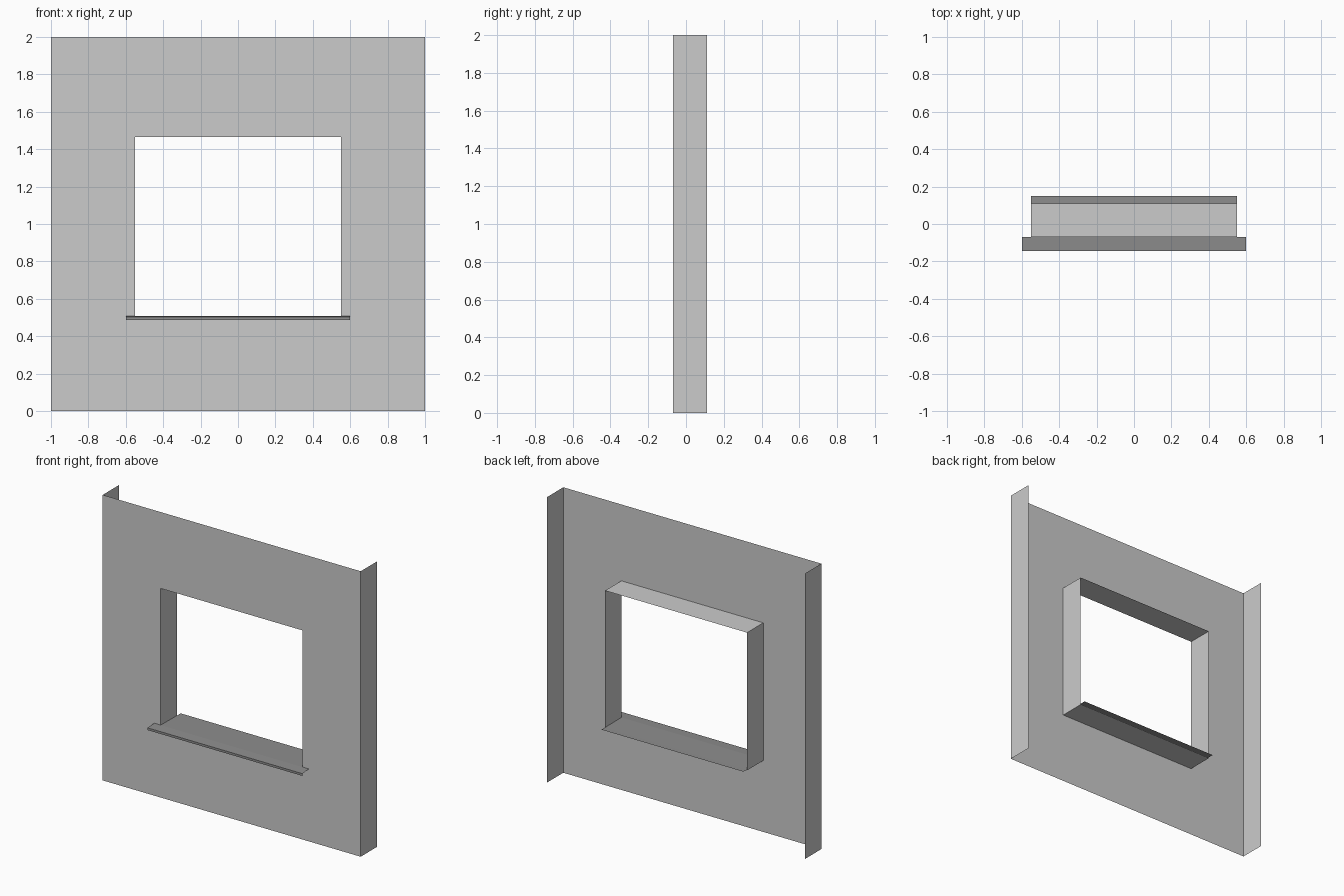
import bpy

if "Cube" in bpy.data.objects:
    bpy.data.objects.remove(bpy.data.objects["Cube"])

FRONT, BACK = -0.07, 0.11      # depth of the wall sheet and its returns
HALF_W, Z0, Z1 = 0.55, 0.50, 1.465   # window opening


def sheet(name, verts, faces, mat=None):
    me = bpy.data.meshes.new(name)
    me.from_pydata(verts, [], faces)
    me.update()
    ob = bpy.data.objects.new(name, me)
    bpy.context.collection.objects.link(ob)
    if mat:
        me.materials.append(mat)
    return ob


def rect(w, z0, z1, y):
    return [(-w, y, z0), (w, y, z0), (w, y, z1), (-w, y, z1)]


def strip(name, w, profile, mat):
    """Sweep an open y-z profile across the width."""
    verts = [(x, y, z) for y, z in profile for x in (-w, w)]
    faces = [(2 * i, 2 * i + 1, 2 * i + 3, 2 * i + 2) for i in range(len(profile) - 1)]
    return sheet(name, verts, faces, mat)


# Wall sheet with window hole, folded back into the reveal and the side returns
verts = (rect(1.0, 0, 2, FRONT) + rect(HALF_W, Z0, Z1, FRONT)
         + rect(HALF_W, Z0, Z1, BACK) + rect(1.0, 0, 2, BACK))
faces = []
for i in range(4):
    j = (i + 1) % 4
    faces.append((i, j, 4 + j, 4 + i))            # wall face
    faces.append((4 + i, 4 + j, 8 + j, 8 + i))    # window reveal
    if i % 2:
        faces.append((i, 12 + i, 12 + j, j))      # side return
wall = sheet("wall_panel", verts, faces)

# Dark sill: outer ledge with drip lip, and inner board past the reveal
dark = bpy.data.materials.new("dark_grey")
dark.diffuse_color = (0.27, 0.27, 0.27, 1)
dark.use_nodes = True
dark.node_tree.nodes["Principled BSDF"].inputs["Base Color"].default_value = dark.diffuse_color
strip("outer_sill", 0.6, [(FRONT, 0.508), (-0.145, 0.504), (-0.145, 0.488), (-0.138, 0.488)], dark)
strip("inner_sill", HALF_W, [(0.15, 0.506), (BACK, 0.506), (FRONT, 0.508)], dark)
